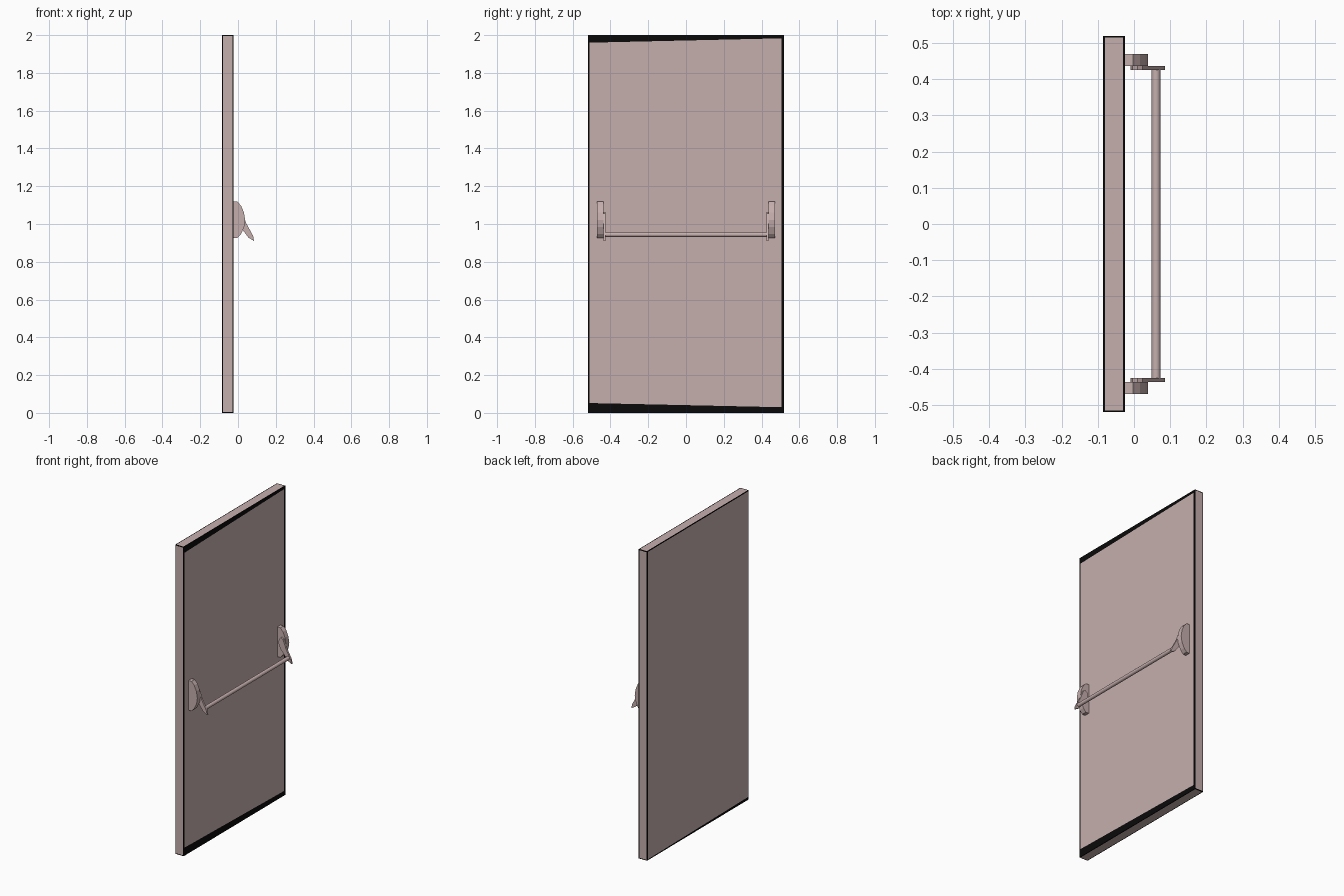
import bpy, bmesh, math
from mathutils import Matrix

if "Cube" in bpy.data.objects:
    bpy.data.objects.remove(bpy.data.objects["Cube"])


def material(name, rgb):
    m = bpy.data.materials.new(name)
    m.diffuse_color = (*rgb, 1)
    m.use_nodes = True
    m.node_tree.nodes["Principled BSDF"].inputs["Base Color"].default_value = m.diffuse_color
    return m


pink = material("dusty pink", (0.56, 0.43, 0.42))
black = material("black edging", (0.003, 0.003, 0.003))


def finish(name, bm, mats):
    bmesh.ops.recalc_face_normals(bm, faces=bm.faces)
    mesh = bpy.data.meshes.new(name)
    bm.to_mesh(mesh)
    bm.free()
    for m in mats:
        mesh.materials.append(m)
    ob = bpy.data.objects.new(name, mesh)
    bpy.context.collection.objects.link(ob)
    return ob


def side_plate(name, profile, y0, y1):
    """Extrude an x-z profile from y0 to y1."""
    bm = bmesh.new()
    face = bm.faces.new([bm.verts.new((x, y0, z)) for x, z in profile])
    ext = bmesh.ops.extrude_face_region(bm, geom=[face])["geom"]
    # the source face is kept as the opposite cap
    verts = [g for g in ext if isinstance(g, bmesh.types.BMVert)]
    bmesh.ops.translate(bm, verts=verts, vec=(0, y1 - y0, 0))
    return finish(name, bm, [pink])


# Door slab: pink faces inset in a thin black border
bm = bmesh.new()
bmesh.ops.create_cube(bm, size=1, matrix=Matrix.Translation((-0.055, 0, 1))
                      @ Matrix.Diagonal((0.06, 1.04, 2, 1)))
bm.normal_update()
panels = list(bm.faces)
border = bmesh.ops.inset_individual(bm, faces=panels, thickness=0.007)["faces"]
for f in border:
    f.material_index = 1
for f in panels:
    # The wide faces have uneven, slightly slanted borders
    if f.normal.x > 0.9:
        for v in f.verts:
            left, top = v.co.y < 0, v.co.z > 1
            v.co.y = -0.51 if left else 0.505
            v.co.z = (1.96 if left else 1.983) if top else (0.052 if left else 0.03)
    elif f.normal.x < -0.9:
        for v in f.verts:
            left, top = v.co.y > 0, v.co.z > 1
            v.co.y = 0.508 if left else -0.517
            v.co.z = 1.995 if top else (0.006 if left else 0.018)
finish("door_slab", bm, [pink, black])

# Push bar end brackets and lever arms, mirrored across y
bracket = [(-0.025, 1.118), (-0.003, 1.118), (0.016, 1.097), (0.031, 1.062),
           (0.038, 1.02), (0.033, 0.985), (0.016, 0.947), (-0.003, 0.926),
           (-0.025, 0.926)]
lever = [(-0.009, 1.025), (-0.004, 1.05), (0.01, 1.063), (0.024, 1.055),
         (0.034, 1.03), (0.044, 1.003), (0.08, 0.937), (0.085, 0.91),
         (0.055, 0.928), (0.03, 0.962), (0.004, 0.992)]
for s, side in ((1, "right"), (-1, "left")):
    side_plate("bracket_" + side, bracket, s * 0.437, s * 0.47)
    side_plate("lever_" + side, lever, s * 0.425, s * 0.437)

# Horizontal push bar
bpy.ops.mesh.primitive_cylinder_add(vertices=20, radius=0.012, depth=0.852,
                                    location=(0.061, 0, 0.944),
                                    rotation=(math.pi / 2, 0, 0))
bar = bpy.context.object
bar.name = "push_bar"
bar.data.materials.append(pink)
bpy.ops.object.shade_smooth_by_angle(angle=math.radians(40))
